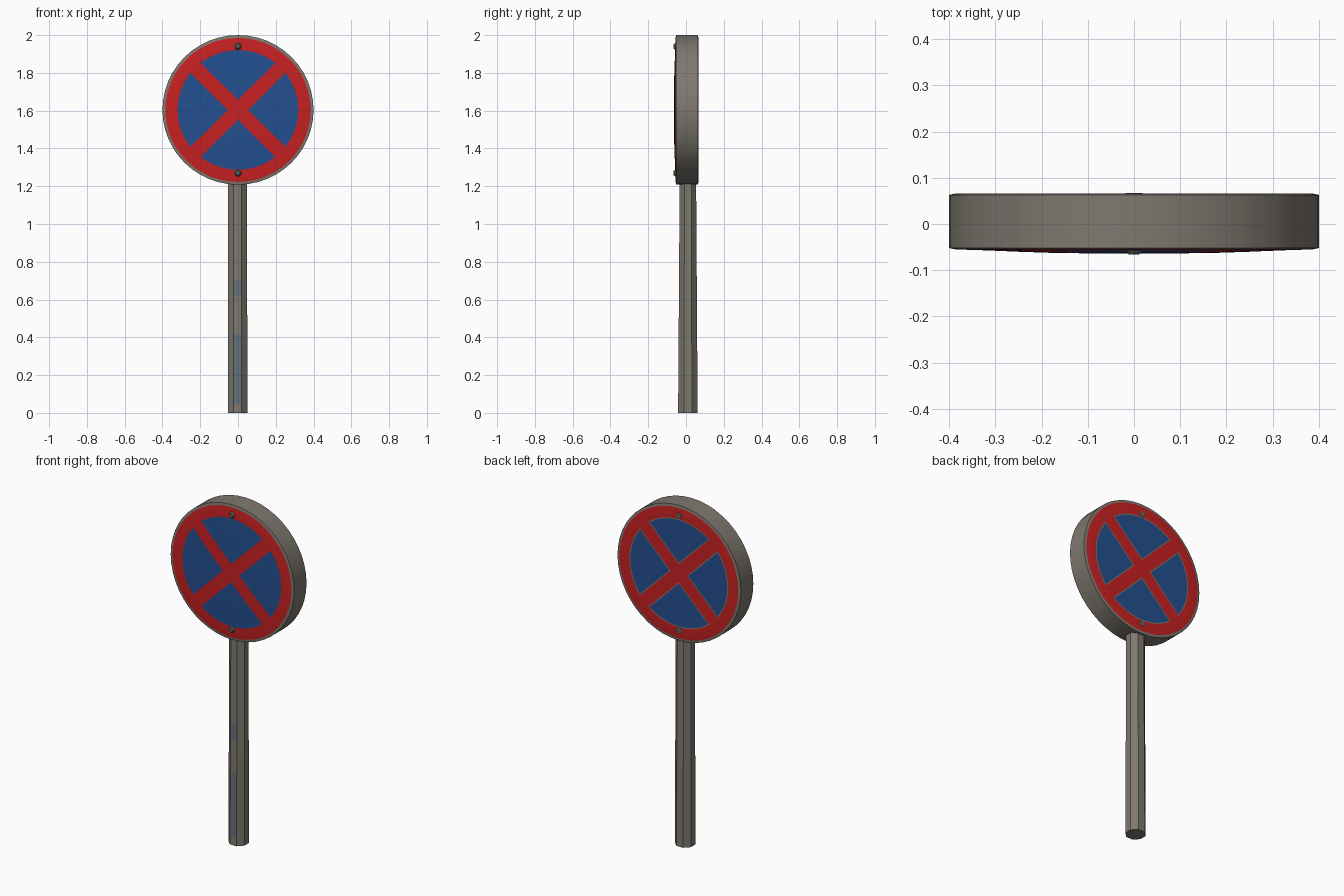
import bpy, bmesh, math
from mathutils import Vector, Matrix

cube = bpy.data.objects.get("Cube")
if cube:
    bpy.data.objects.remove(cube)


def material(name, rgb):
    m = bpy.data.materials.new(name)
    m.use_nodes = True
    m.diffuse_color = (*rgb, 1)
    bsdf = m.node_tree.nodes["Principled BSDF"]
    bsdf.inputs["Base Color"].default_value = (*rgb, 1)
    bsdf.inputs["Roughness"].default_value = 0.8
    return m


GREY = material("weathered grey", (0.21, 0.19, 0.16))
RED = material("sign red", (0.58, 0.015, 0.016))
BLUE = material("sign blue", (0.017, 0.08, 0.28))
WORN = material("worn blue grey", (0.13, 0.165, 0.2))
BOLT = material("bolt grey", (0.13, 0.13, 0.12))

CENTRE = 1.604      # height of the sign centre
BLUE_R, RED_R, RIM_R = 0.32, 0.385, 0.4
BAR = 0.038         # half width of a cross bar


def finish(bm, name, mats, loc=(0, 0, 0), angle=30):
    bmesh.ops.recalc_face_normals(bm, faces=bm.faces)
    mesh = bpy.data.meshes.new(name)
    bm.to_mesh(mesh)
    bm.free()
    for m in mats:
        mesh.materials.append(m)
    ob = bpy.data.objects.new(name, mesh)
    ob.location = loc
    bpy.context.collection.objects.link(ob)
    bpy.ops.object.select_all(action='DESELECT')
    ob.select_set(True)
    bpy.context.view_layer.objects.active = ob
    bpy.ops.object.shade_smooth_by_angle(angle=math.radians(angle))
    return ob


def cut(bm, point, normal):
    bmesh.ops.bisect_plane(bm, geom=bm.verts[:] + bm.edges[:] + bm.faces[:],
                           plane_co=point, plane_no=normal, dist=1e-5)


# Sign panel: a turned disc with a slightly domed front and a flat back
bm = bmesh.new()
profile = [(0, -0.064), (0.16, -0.063), (0.25, -0.06), (BLUE_R, -0.057),
           (RED_R, -0.055), (RIM_R, -0.052), (RIM_R, 0.063),
           (RED_R, 0.066), (BLUE_R, 0.066), (0, 0.066)]
verts = [bm.verts.new((r, y, 0)) for r, y in profile]
edges = [bm.edges.new(pair) for pair in zip(verts, verts[1:])]
bmesh.ops.spin(bm, geom=verts + edges, cent=(0, 0, 0), axis=(0, 1, 0),
               angle=math.tau, steps=48)
bmesh.ops.remove_doubles(bm, verts=bm.verts, dist=1e-4)

# Cross: cut along both edges of both diagonal bars
for diagonal in (Vector((1, 0, 1)).normalized(), Vector((1, 0, -1)).normalized()):
    for side in (-BAR, BAR):
        cut(bm, diagonal * side, diagonal)
for f in bm.faces:
    c = f.calc_center_median()
    r = math.hypot(c.x, c.z)
    on_bar = min(abs(c.x + c.z), abs(c.x - c.z)) / math.sqrt(2) < BAR
    if r > RED_R - 0.003:
        f.material_index = 0
    elif r > BLUE_R - 0.001 or on_bar:
        f.material_index = 1
    else:
        f.material_index = 2

# Worn fringe round the blue fields on the back
back = [f for f in bm.faces if f.material_index == 2 and f.calc_center_median().y > 0]
fringe = bmesh.ops.inset_region(bm, faces=back, thickness=0.006, use_even_offset=True)
for f in fringe["faces"]:
    f.material_index = 0
panel = finish(bm, "sign_panel", (GREY, RED, BLUE), (0, 0, CENTRE))
panel.scale.z = 0.396 / RIM_R

# Pole: eight-sided, narrowing a little in depth, with worn patches in front
bm = bmesh.new()
height = 1.25
bmesh.ops.create_cone(bm, cap_ends=True, segments=8, radius1=0.056, radius2=0.054,
                      depth=height,
                      matrix=Matrix.Translation((0, 0, height / 2))
                      @ Matrix.Rotation(math.pi / 8, 4, 'Z'))
for v in bm.verts:
    if v.co.z > 1:
        v.co.y *= 0.87
patches = ((0.05, 0.42), (0.62, 0.7))
for level in sum(patches, ()):
    cut(bm, (0, 0, level), (0, 0, 1))
bm.normal_update()
for f in bm.faces:
    z = f.calc_center_median().z
    if f.normal.y < -0.9 and any(low < z < high for low, high in patches):
        f.material_index = 1
finish(bm, "pole", (GREY, WORN), (-0.002, 0.01, 0))

# Bolts: low domes on the front, thin discs on the back
for label, z in (("upper", 1.94), ("lower", 1.27)):
    for face, y, depth, tip in (("front", -0.0605, 0.011, 0.011),
                                ("back", 0.066, 0.002, 0.018)):
        bm = bmesh.new()
        turn = math.pi / 2 if y < 0 else -math.pi / 2
        bmesh.ops.create_cone(bm, cap_ends=True, segments=8, radius1=0.02,
                              radius2=tip, depth=depth,
                              matrix=Matrix.Rotation(turn, 4, 'X'))
        finish(bm, f"{label}_{face}_bolt", (BOLT,), (0, y, z))
